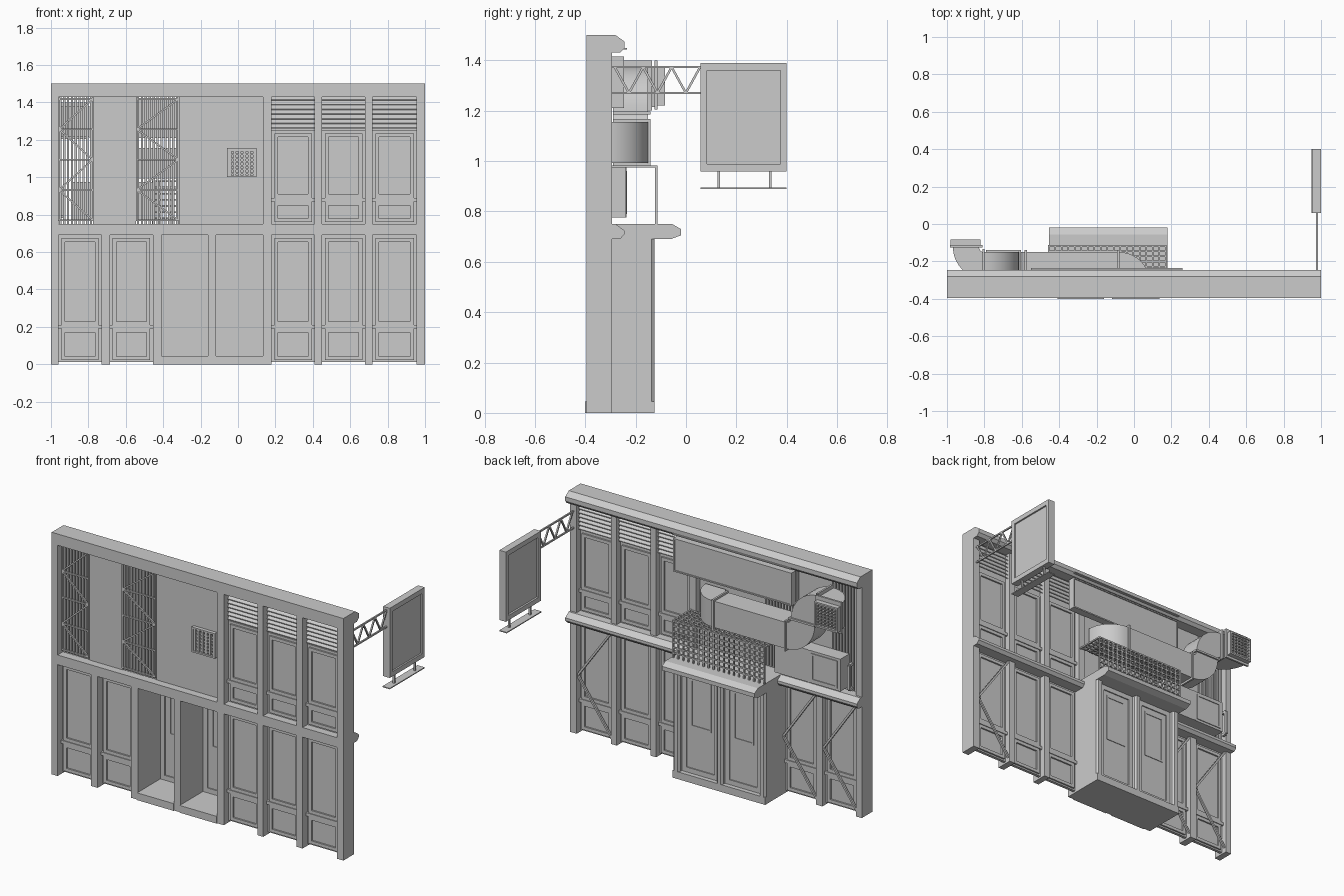
import bpy, bmesh, math
from mathutils import Vector, Matrix

if "Cube" in bpy.data.objects:
    bpy.data.objects.remove(bpy.data.objects["Cube"])

GREY = (0.6, 0.6, 0.6, 1)
mat = bpy.data.materials.new("plain_grey")
mat.use_nodes = True
mat.diffuse_color = GREY
mat.node_tree.nodes["Principled BSDF"].inputs["Base Color"].default_value = GREY


def add_box(bm, x0, x1, y0, y1, z0, z1):
    m = Matrix.Translation(((x0 + x1) / 2, (y0 + y1) / 2, (z0 + z1) / 2))
    bmesh.ops.create_cube(bm, size=1, matrix=m @ Matrix.Diagonal((x1 - x0, y1 - y0, z1 - z0, 1)))


def add_bar(bm, a, b, t):
    a, b = Vector(a), Vector(b)
    rot = (b - a).to_track_quat('Z', 'Y').to_matrix().to_4x4()
    m = Matrix.Translation((a + b) / 2) @ rot @ Matrix.Diagonal((t, t, (b - a).length, 1))
    bmesh.ops.create_cube(bm, size=1, matrix=m)


def add_profile(bm, pts, x0, x1):
    # Extrude a (y, z) outline along x
    face = bm.faces.new([bm.verts.new((x0, y, z)) for y, z in pts])
    ext = bmesh.ops.extrude_face_region(bm, geom=[face])["geom"]
    verts = [g for g in ext if isinstance(g, bmesh.types.BMVert)]
    bmesh.ops.translate(bm, verts=verts, vec=(x1 - x0, 0, 0))
    bm.faces.new(face.verts) if not face.is_valid else None


def add_elbow(bm, corners, cent, axis, angle):
    # Rectangular duct bend: spin one cross-section
    face = bm.faces.new([bm.verts.new(c) for c in corners])
    bmesh.ops.spin(bm, geom=[face] + face.verts[:] + face.edges[:], cent=cent, axis=axis,
                   dvec=(0, 0, 0), angle=math.radians(angle), steps=10)


def finish(bm, name, smooth=False):
    bmesh.ops.recalc_face_normals(bm, faces=bm.faces)
    me = bpy.data.meshes.new(name)
    bm.to_mesh(me)
    bm.free()
    me.materials.append(mat)
    ob = bpy.data.objects.new(name, me)
    bpy.context.collection.objects.link(ob)
    if smooth:
        bpy.ops.object.select_all(action='DESELECT')
        ob.select_set(True)
        bpy.context.view_layer.objects.active = ob
        bpy.ops.object.shade_smooth_by_angle(angle=math.radians(30))
    return ob


def boxes(name, items):
    bm = bmesh.new()
    for it in items:
        add_box(bm, *it)
    return finish(bm, name)


def ring(x0, x1, y0, y1, z0, z1, w):
    # Four strips framing a rectangle in the xz plane
    return [(x0, x0 + w, y0, y1, z0, z1), (x1 - w, x1, y0, y1, z0, z1),
            (x0 + w, x1 - w, y0, y1, z0, z0 + w), (x0 + w, x1 - w, y0, y1, z1 - w, z1)]


FRONT, BACK, TOP = -0.396, -0.293, 1.5
LOW, MID, HIGH = 0.69, 0.75, 1.43
lower_bays = [(-0.96, -0.73), (-0.685, -0.455), (0.18, 0.41), (0.45, 0.68), (0.72, 0.955)]
door_bays = [(-0.41, -0.16), (-0.118, 0.135)]
upper_bays = lower_bays[2:]

# Posts of the wall
low_posts = [(-1, -0.96), (-0.73, -0.685), (-0.455, -0.41), (-0.16, -0.118),
             (0.135, 0.18), (0.41, 0.45), (0.68, 0.72), (0.955, 1)]
boxes("lower_posts", [(a, b, FRONT, BACK, 0, LOW) for a, b in low_posts])
boxes("upper_posts", [(a, b, FRONT, BACK, MID, HIGH) for a, b in low_posts[:1] + low_posts[4:]])

# Cornices with a bevelled back edge
for name, z0, z1 in (("middle_cornice", LOW, MID), ("top_cornice", HIGH, TOP)):
    bm = bmesh.new()
    add_profile(bm, [(FRONT, z0), (BACK, z0), (-0.262, z0), (-0.245, z0 + 0.018),
                     (-0.245, z1 - 0.025), (-0.28, z1), (FRONT, z1)], -1, 1)
    finish(bm, name)

# Wall panels with raised borders on both sides
panels, borders = [], []
for bays, z0, z1, split in ((lower_bays, 0.012, LOW, 0.2), (upper_bays, MID, 1.25, 0.88)):
    for a, b in bays:
        panels.append((a, b, -0.348, -0.33, z0, z1))
        for lo, hi in ((z0 + 0.01, split - 0.01), (split + 0.01, z1 - 0.015)):
            borders += ring(a + 0.015, b - 0.015, -0.358, -0.32, lo, hi, 0.02)
        borders.append((a, b, -0.363, -0.315, split - 0.01, split + 0.01))
boxes("wall_panels", panels)
boxes("panel_borders", borders)

# Louvres above the upper panels
bm = bmesh.new()
for a, b in upper_bays:
    add_box(bm, a, b, -0.335, -0.332, 1.25, HIGH)
    for i in range(7):
        z = 1.26 + i * 0.025
        for s in (-1, 1):
            y = -0.335 + s * 0.012
            add_profile(bm, [(y - s * 0.01, z + 0.02), (y + s * 0.012, z),
                             (y + s * 0.012, z + 0.005), (y - s * 0.01, z + 0.025)], a, b)
finish(bm, "louvres")

# Bracing behind the outer lower bays
bm = bmesh.new()
for a, b in (lower_bays[0], lower_bays[1], lower_bays[4]):
    for p, q in (((a, LOW), (b, 0.36)), ((b, 0.36), (a, 0.03))):
        add_bar(bm, (p[0], -0.305, p[1]), (q[0], -0.305, q[1]), 0.012)
finish(bm, "back_bracing")

# Large upper opening: flat sheets, fins and trusses
sheets = [(-0.775, -0.545), (-0.315, 0.135)]
boxes("flat_sheets", [(a, b, -0.348, -0.33, MID, HIGH) for a, b in sheets])
bm = bmesh.new()
for a, b in ((-0.96, -0.775), (-0.545, -0.315)):
    n = round((b - a) / 0.021)
    for i in range(n):
        x = a + (i + 0.5) * (b - a) / n
        add_box(bm, x - 0.006, x + 0.006, -0.345, -0.33, MID, HIGH)
finish(bm, "upright_fins")
bm = bmesh.new()
for a, b in ((-0.957, -0.777), (-0.542, -0.318)):
    zs = [0.77 + i * 0.162 for i in range(5)]
    for i, z in enumerate(zs):
        add_bar(bm, (a, -0.355, z), (b, -0.355, z), 0.009)
        if i < 4:
            lo, hi = (b, a) if i % 2 == 0 else (a, b)
            add_bar(bm, (lo, -0.355, z), (hi, -0.355, zs[i + 1]), 0.009)
    for x in (a, b):
        add_bar(bm, (x, -0.355, 0.765), (x, -0.355, HIGH), 0.009)
finish(bm, "fin_trusses")

# Entrance bay: side walls, floor, roof, doors
PORCH = -0.125
boxes("porch_base", [(-0.455, 0.18, FRONT, PORCH, 0, 0.045)] +
      [(a, b, -0.402, FRONT, 0, 0.045) for a, b in door_bays])
bm = bmesh.new()
for a, b in low_posts[2:5]:
    verts = [bm.verts.new((x, y, 0.045)) for x, y in
             ((a, BACK), (b, BACK), (b, PORCH - 0.012), (b - 0.01, PORCH),
              (a + 0.01, PORCH), (a, PORCH - 0.012))]
    face = bm.faces.new(verts)
    ext = bmesh.ops.extrude_face_region(bm, geom=[face])["geom"]
    bmesh.ops.translate(bm, vec=(0, 0, LOW - 0.045),
                        verts=[g for g in ext if isinstance(g, bmesh.types.BMVert)])
finish(bm, "porch_walls")
bm = bmesh.new()
add_profile(bm, [(BACK, LOW), (-0.06, LOW), (-0.02, 0.705), (-0.02, 0.73), (-0.055, MID),
                 (BACK, MID)], -0.455, 0.18)
finish(bm, "porch_roof")
doors = []
for a, b in door_bays:
    doors.append((a, b, -0.168, -0.16, 0.045, LOW))
    doors += ring(a, b, -0.175, -0.153, 0.045, LOW, 0.03)
    doors += ring(a + 0.055, b - 0.055, -0.172, -0.156, 0.33, 0.63, 0.012)
boxes("doors", doors)

# Mesh cage standing on the porch roof
bm = bmesh.new()
X0, X1, Y0, Y1, Z1, T = -0.455, 0.17, BACK, -0.118, 0.978, 0.009
for i in range(19):
    x = X0 + i * (X1 - X0) / 18
    add_bar(bm, (x, Y1, MID), (x, Y1, Z1), T)
    add_bar(bm, (x, Y0, Z1), (x, Y1, Z1), T)
for i in range(7):
    z, y = MID + 0.03 + i * 0.033, Y0 + 0.01 + i * 0.0275
    add_bar(bm, (X0, Y1, z), (X1, Y1, z), T)
    add_bar(bm, (X0, y, Z1), (X1, y, Z1), T)
finish(bm, "mesh_cage")

# Ventilation duct with bends
DY0, DY1, DZ0, DZ1 = -0.29, -0.15, 0.992, 1.155
bm = bmesh.new()
add_box(bm, -0.58, -0.08, DY0, DY1, DZ0, DZ1)
sec = [(DY0, DZ0), (DY1, DZ0), (DY1, DZ1), (DY0, DZ1)]
add_elbow(bm, [(-0.08, y, z) for y, z in sec], (-0.08, DY0 - 0.025, 0), (0, 0, 1), -90)
add_elbow(bm, [(-0.58, y, z) for y, z in sec], (-0.58, 0, 1.19), (0, 1, 0), 90)
sec = [(DY0, 1.215), (DY1, 1.215), (DY1, 1.378), (DY0, 1.378)]
add_elbow(bm, [(-0.803, y, z) for y, z in sec], (-0.803, 0, 1.19), (0, 1, 0), 90)
add_elbow(bm, [(-0.803, y, z) for y, z in sec], (-0.803, -0.125, 0), (0, 0, 1), -90)
finish(bm, "air_duct", True)
boxes("duct_flanges", [
    (-0.585, -0.573, DY0, DY1 + 0.01, DZ0 - 0.012, DZ1 + 0.012),
    (-0.09, -0.078, DY0, DY1 + 0.01, DZ0 - 0.012, DZ1 + 0.012),
    (-0.79, -0.603, DY0, DY1 + 0.01, 1.184, 1.196),
    (-0.81, -0.798, DY0, DY1 + 0.015, 1.2, 1.4),
    (-0.985, -0.81, -0.125, -0.113, 1.205, 1.4)])
mouth = ring(-0.98, -0.82, -0.115, -0.083, 1.22, 1.375, 0.01)
mouth += [(-0.97, -0.83, -0.1, -0.09, 1.235 + i * 0.02, 1.241 + i * 0.02) for i in range(7)]
mouth += [(-0.96 + i * 0.024, -0.954 + i * 0.024, -0.1, -0.09, 1.23, 1.365) for i in range(6)]
boxes("duct_mouth", mouth)

# Intake grille on the front
grille = ring(-0.06, 0.1, -0.37, -0.348, 1.0, 1.155, 0.01)
grille += [(-0.05 + i * 0.026, -0.036 + i * 0.026, -0.366, -0.348, 1.0, 1.155) for i in range(6)]
grille += [(-0.06, 0.1, -0.362, -0.348, 1.018 + i * 0.02, 1.026 + i * 0.02) for i in range(7)]
boxes("front_grille", grille)

# Cooling unit, board and lamp strip on the back
boxes("cooling_unit", [(-0.89, -0.44, -0.33, -0.24, 0.775, 0.975), (-0.68, -0.67, -0.24, -0.236, 0.775, 0.975)]
      + ring(-0.87, -0.69, -0.24, -0.235, 0.79, 0.96, 0.012))
boxes("back_board", [(-0.55, 0.26, BACK, -0.252, 1.21, 1.415)]
      + ring(-0.55, 0.26, -0.252, -0.246, 1.21, 1.415, 0.008))
boxes("lamp_strip", [(-0.55, 0.26, -0.262, -0.235, 1.442, 1.448)])
bm = bmesh.new()
pipe = [(-0.935, BACK, 0.94), (-0.935, -0.262, 0.94), (-0.935, -0.262, 0.79), (-0.935, BACK, 0.79)]
for a, b in zip(pipe, pipe[1:]):
    add_bar(bm, a, b, 0.016)
finish(bm, "short_pipe")

# Side sign on its truss arm
SY0, SY1, SZ0, SZ1 = 0.058, 0.4, 0.958, 1.39
sign = [(0.967, 0.99, SY0, SY1, SZ0, SZ1)]
for z0, z1 in ((SZ0, SZ0 + 0.03), (SZ1 - 0.03, SZ1)):
    sign.append((0.955, 1, SY0, SY1, z0, z1))
for y0, y1 in ((SY0, SY0 + 0.025), (SY1 - 0.025, SY1)):
    sign.append((0.955, 1, y0, y1, SZ0 + 0.03, SZ1 - 0.03))
boxes("side_sign", sign)
boxes("sign_walkway", [(0.95, 1, SY0, SY1, 0.888, 0.894)]
      + [(0.972, 0.984, y, y + 0.01, 0.894, SZ0) for y in (0.125, 0.33)])
bm = bmesh.new()
ys = [BACK + 0.01 + i * 0.0565 for i in range(7)]
for z in (1.27, 1.373):
    add_bar(bm, (0.978, BACK, z), (0.978, SY0, z), 0.009)
for i in range(6):
    add_bar(bm, (0.978, ys[i], 1.373 if i % 2 == 0 else 1.27),
            (0.978, ys[i + 1], 1.27 if i % 2 == 0 else 1.373), 0.009)
finish(bm, "sign_arm")
